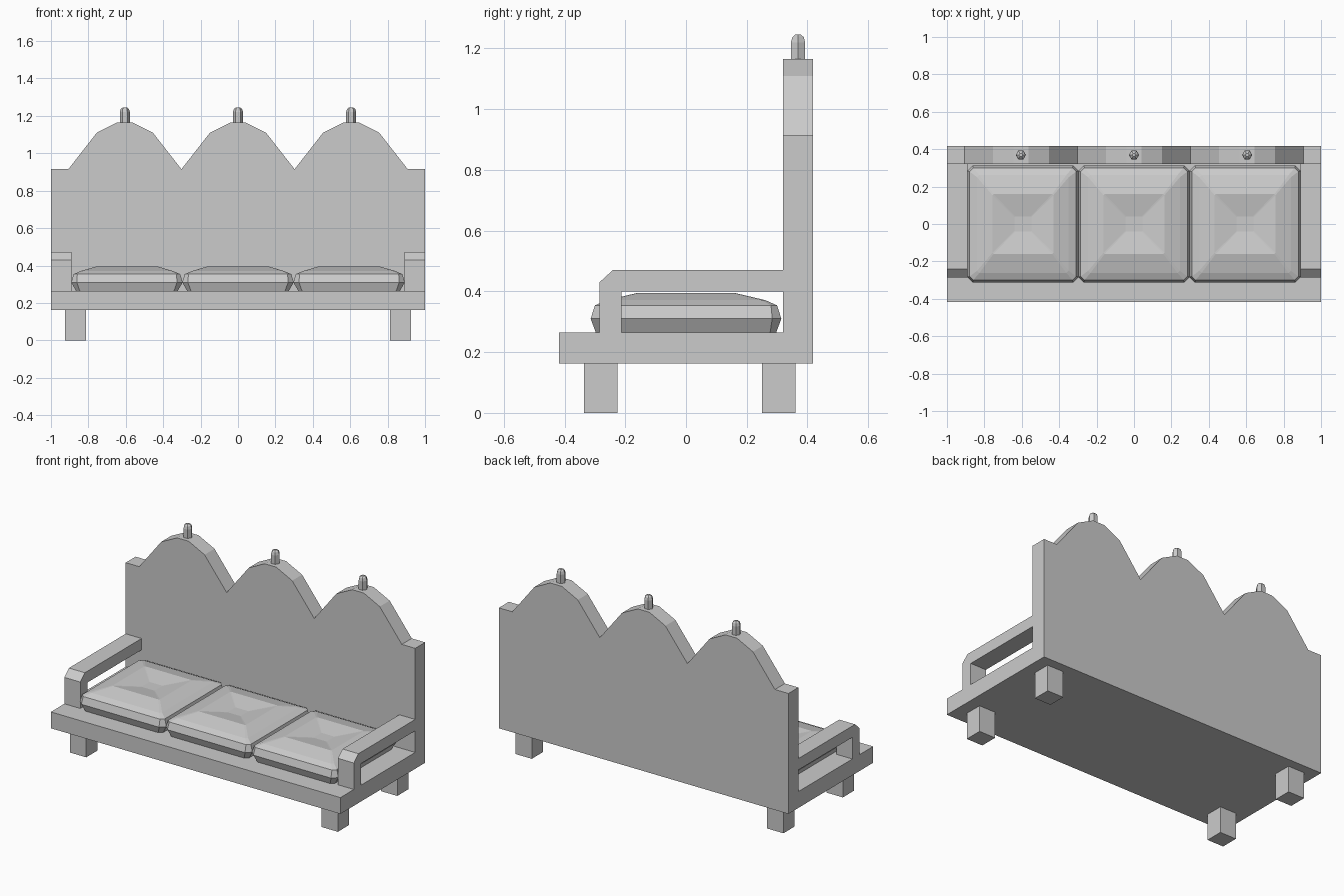
import bpy, bmesh, math
from mathutils import Vector

if "Cube" in bpy.data.objects:
    bpy.data.objects.remove(bpy.data.objects["Cube"])


def make_object(name, bm, mirror=False):
    bmesh.ops.recalc_face_normals(bm, faces=bm.faces)
    me = bpy.data.meshes.new(name)
    bm.to_mesh(me)
    bm.free()
    ob = bpy.data.objects.new(name, me)
    bpy.context.collection.objects.link(ob)
    if mirror:
        ob.modifiers.new("Mirror", 'MIRROR').use_axis[0] = True
    return ob


def extrude_profile(name, points, depth, mirror=False):
    """Fill a closed outline of 3D points and extrude it by a vector."""
    bm = bmesh.new()
    face = bm.faces.new([bm.verts.new(p) for p in points])
    geom = bmesh.ops.extrude_face_region(bm, geom=[face], use_keep_orig=True)["geom"]
    moved = [g for g in geom if isinstance(g, bmesh.types.BMVert)]
    bmesh.ops.translate(bm, verts=moved, vec=Vector(depth))
    return make_object(name, bm, mirror)


def box(name, x0, x1, y0, y1, z0, z1, mirror=False):
    pts = [(x0, y0, z0), (x1, y0, z0), (x1, y1, z0), (x0, y1, z0)]
    return extrude_profile(name, pts, (0, 0, z1 - z0), mirror)


def loft(name, loops):
    """Skin equal-length loops and cap both ends."""
    bm = bmesh.new()
    rings = [[bm.verts.new(p) for p in loop] for loop in loops]
    n = len(rings[0])
    for a, b in zip(rings, rings[1:]):
        for i in range(n):
            j = (i + 1) % n
            bm.faces.new((a[i], a[j], b[j], b[i]))
    bm.faces.new(rings[0])
    bm.faces.new(rings[-1])
    return make_object(name, bm)


# Seat platform and legs
box("seat_base", -1, 1, -0.418, 0.418, 0.163, 0.265)
box("front_leg", 0.813, 0.925, -0.336, -0.226, 0, 0.163, True)
box("back_leg", 0.813, 0.925, 0.25, 0.36, 0, 0.163, True)

# Backrest with three faceted humps
spacing = 0.605
outline = [(-1, 0.265), (-1, 0.915), (-0.907, 0.915)]
for k in (-1, 0, 1):
    c = k * spacing
    outline += [(c + dx, z) for dx, z in
                ((-0.15, 1.11), (-0.04, 1.165), (0.04, 1.165), (0.15, 1.11), (0.3025, 0.915))]
outline += [(1, 0.915), (1, 0.265)]
extrude_profile("backrest", [(x, 0.32, z) for x, z in outline], (0, 0.098, 0))

# Rounded finial on each hump
for k in (-1, 0, 1):
    loops = []
    for r, z in ((0.027, 1.16), (0.027, 1.22), (0.022, 1.237), (0.010, 1.246)):
        loops.append([(k * spacing + r * math.cos(i * math.pi / 3),
                       0.369 + r * math.sin(i * math.pi / 3), z) for i in range(6)])
    loft("finial", loops)

# Armrests: front post and rail in one piece
arm = [(-0.285, 0.265), (-0.285, 0.43), (-0.24, 0.471), (0.32, 0.471),
       (0.32, 0.40), (-0.213, 0.40), (-0.213, 0.265)]
extrude_profile("armrest", [(0.89, y, z) for y, z in arm], (0.11, 0, 0), True)

# Padded cushions: half width, half depth, height, corner chamfer
layers = [(0.272, 0.297, 0.265, 0.02), (0.298, 0.314, 0.31, 0.03),
          (0.285, 0.300, 0.354, 0.02), (0.245, 0.262, 0.371, 0.012),
          (0.163, 0.160, 0.395, 0.006), (0.045, 0.04, 0.374, 0.003)]
for k in (-1, 0, 1):
    c = k * 0.594
    loops = []
    for a, b, z, h in layers:
        loops.append([(c + x, y, z) for x, y in
                      ((-a + h, -b), (a - h, -b), (a, -b + h), (a, b - h),
                       (a - h, b), (-a + h, b), (-a, b - h), (-a, -b + h))])
    loft("cushion", loops)
